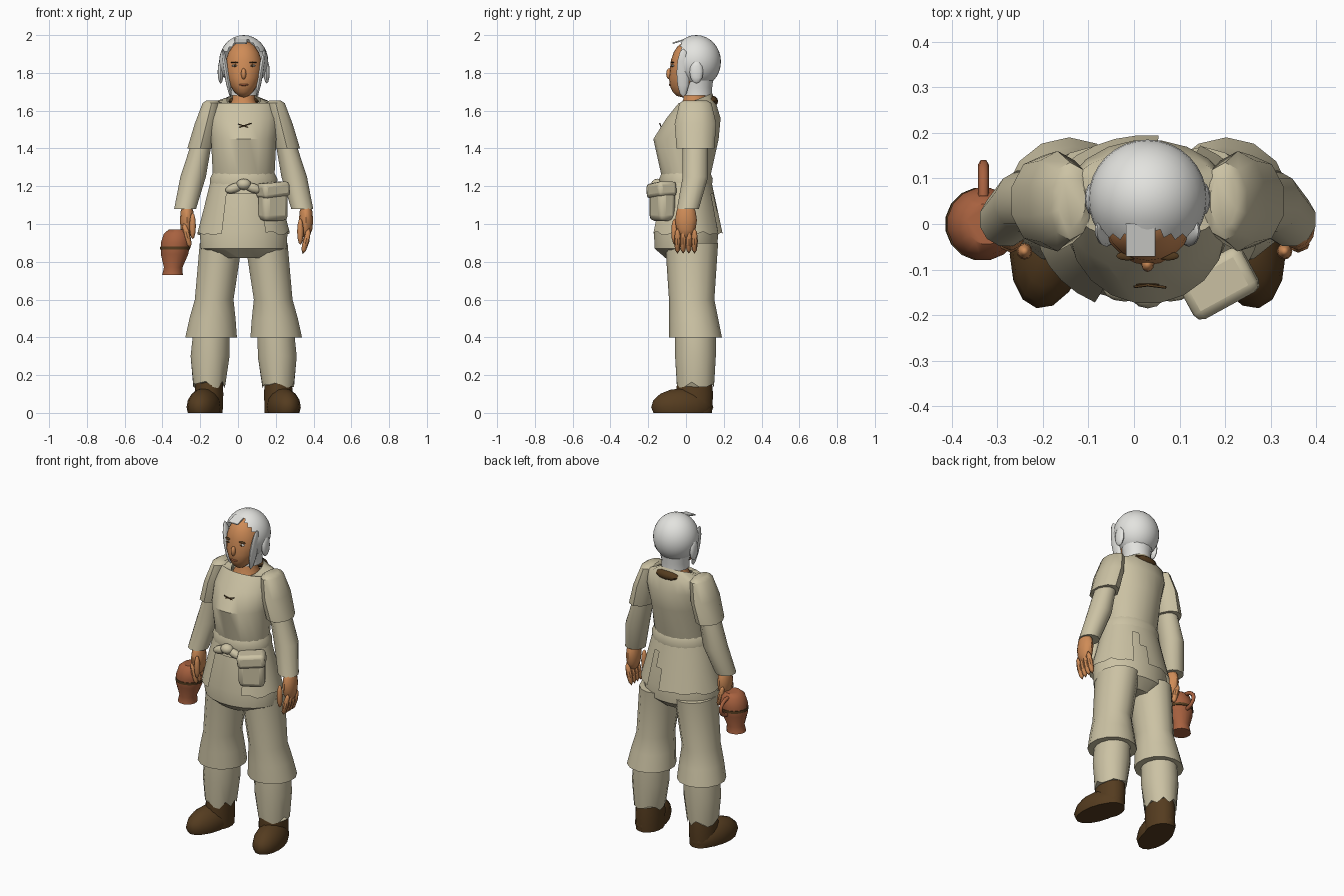
import bpy, bmesh, math, random
from mathutils import Vector

random.seed(4)
if "Cube" in bpy.data.objects:
    bpy.data.objects.remove(bpy.data.objects["Cube"])

# landmarks of the figure
MID = .03
SHOULDER, CHEST, WAIST, WRIST, HEM, KNEE = 1.64, 1.45, 1.25, 1.08, .96, .4
made = []


def material(name, *rgb):
    mat = bpy.data.materials.new(name)
    mat.use_nodes = True
    mat.diffuse_color = (*rgb, 1)
    mat.node_tree.nodes["Principled BSDF"].inputs["Base Color"].default_value = (*rgb, 1)
    return mat


CLOTH = material("linen cloth", .6, .54, .37)
SKIN = material("tan skin", .62, .26, .095)
HAIR = material("grey hair", .77, .77, .74)
LEATHER = material("dark brown leather", .09, .045, .014)
CLAY = material("red clay", .39, .12, .05)


def finish(name, bm, mat, location=(0, 0, 0), rotation=(0, 0, 0)):
    mesh = bpy.data.meshes.new(name)
    bm.to_mesh(mesh)
    bm.free()
    mesh.materials.append(mat)
    obj = bpy.data.objects.new(name, mesh)
    obj.location, obj.rotation_euler = location, rotation
    bpy.context.collection.objects.link(obj)
    made.append(obj)
    return obj


def centre_line(z):
    return 0


def arm_line(z):
    return .58 - z / 4


def leg_line(z):
    return .185 - .08 * z * z


def jug_line(z):
    return z / 10 - .45


def loft(name, rows, mat, side=1, line=centre_line, depth=0, sides=16,
         caps=True, keep=None, shape=None, ragged=0):
    """Skin oval rings listed downwards: height, half width, half depth, optional shift back."""
    bm = bmesh.new()
    rings = []
    for z, wide, deep, *shift in rows:
        ring = []
        for i in range(sides):
            angle = math.tau * (i + .5) / sides
            x = MID + side * line(z) + wide * math.cos(angle)
            y = depth + sum(shift) + deep * math.sin(angle)
            ring.append(bm.verts.new((x, y, z)))
        rings.append(ring)
    for upper, lower in zip(rings, rings[1:]):
        for i in range(sides):
            bm.faces.new((upper[i - 1], lower[i - 1], lower[i], upper[i]))
    if caps:
        bm.faces.new(rings[0])
        bm.faces.new(reversed(rings[-1]))
    for vert in rings[-1]:
        vert.co.z += random.uniform(-ragged, ragged)
    if shape:
        for vert in bm.verts:
            shape(vert.co)
    if keep:
        cut = [face for face in bm.faces if not keep(face.calc_center_median())]
        bmesh.ops.delete(bm, geom=cut, context="FACES")
    return finish(name, bm, mat)


def ball(name, location, size, mat, rotation=(0, 0, 0), segments=12, shape=None, keep=None):
    """Ellipsoid, optionally reshaped or cut by a rule on the unit sphere."""
    bm = bmesh.new()
    bmesh.ops.create_uvsphere(bm, u_segments=segments, v_segments=segments // 2, radius=1)
    if keep:
        cut = [face for face in bm.faces if not keep(face.calc_center_median())]
        bmesh.ops.delete(bm, geom=cut, context="FACES")
    if shape:
        for vert in bm.verts:
            shape(vert.co)
    bmesh.ops.scale(bm, vec=size, verts=bm.verts)
    return finish(name, bm, mat, location, rotation)


def block(name, location, size, mat, rotation, bevel):
    bm = bmesh.new()
    bmesh.ops.create_cube(bm, size=1)
    bmesh.ops.scale(bm, vec=size, verts=bm.verts)
    modifier = finish(name, bm, mat, location, rotation).modifiers.new("soft edge", "BEVEL")
    modifier.width, modifier.segments = bevel, 2


def tube(name, points, radius, mat):
    curve = bpy.data.curves.new(name, "CURVE")
    curve.dimensions, curve.bevel_depth, curve.bevel_resolution = "3D", radius, 1
    spline = curve.splines.new("POLY")
    spline.points.add(len(points) - 1)
    for point, position in zip(spline.points, points):
        point.co = (*position, 1)
    curve.materials.append(mat)
    bpy.context.collection.objects.link(bpy.data.objects.new(name, curve))


# head narrowing towards a forward chin
def jaw(co):
    below = min(co.z, 0)
    co.x *= 1 + below / 5
    co.y += below / 3


ball("head", (MID, .015, 1.82), (.1, .1, .15), SKIN, segments=20, shape=jaw)
ball("nose", (MID, -.088, 1.795), (.014, .017, .03), SKIN)
ball("mouth", (MID, -.082, 1.737), (.026, .008, .006), CLAY)
loft("neck", [(1.75, .06, .06), (1.66, .06, .06), (1.58, .1, .1)], SKIN, depth=.045)

# hair cap open over the face, with a nape and a fringe tab
ball("hair", (MID, .055, 1.86), (.13, .13, .14), HAIR, segments=32,
     keep=lambda c: c.y > -.6 or c.z > .8)
loft("nape", [(1.8, .1, .09), (1.72, .08, .08), (1.68, .08, .08)], HAIR, depth=.06)
block("fringe_tab", (MID / 2, -.035, 1.968), (.065, .075, .008), HAIR, (.3, 0, 0), .002)
ball("nape_shadow_hair", (MID, .135, 1.65), (.08, .035, .03), LEATHER)


# tunic body, its neckline dipping at the front
def neckline(co):
    if co.z >= SHOULDER:
        co.z += .4 * (co.y - .06)


loft("tunic", [(1.66, .09, .09, .05), (SHOULDER, .18, .1, .06), (1.56, .19, .145, .04),
               (CHEST, .175, .175), (WAIST, .165, .13)], CLOTH, sides=20, caps=False, shape=neckline)


# tunic skirt, parted at the front and slit at the back
def off_the_gaps(c):
    parting = c.y < -.05 and -.06 < c.x < .13
    slit = c.y > .08 and .07 < c.x < .13
    return c.z > 1.17 or not (parting or slit)


loft("tunic_skirt", [(WAIST - .3 * t, .17 + .075 * t, .13 + .065 * t) for t in (0, .3, .6, 1)],
     CLOTH, sides=32, caps=False, keep=off_the_gaps, ragged=.01)
loft("trouser_seat", [(1.2, .165, .125), (HEM, .235, .172), (.87, .23, .168), (.82, .15, .11)], CLOTH, sides=20)

# sash with its knot, and the pouch
loft("belt", [(1.27, .165, .13), (1.24, .18, .143), (1.2, .178, .138)], CLOTH, sides=24)
ball("belt_knot", (MID, -.15, 1.21), (.04, .035, .03), CLOTH)
for side in (-1, 1):
    ball("knot_end", (MID + side * .05, -.145, 1.19), (.05, .025, .025), CLOTH, (0, side / 3, 0))
block("pouch", (.185, -.125, 1.1), (.15, .1, .17), CLOTH, (0, 0, .5), .03)
block("pouch_flap", (.185, -.13, 1.18), (.16, .11, .08), CLOTH, (0, -.1, .5), .02)

# chest lacing
for side in (-1, 1):
    tube("lacing", [(MID + t, -.134 - side * t / 8, 1.52 + side * t / 3) for t in (-.03, 0, .04)],
         .003, LEATHER)

for side, label in ((-1, "right_"), (1, "left_")):
    # features of the head
    ball(label + "eye", (MID + side * .045, -.068, 1.838), (.018, .01, .006), HAIR)
    ball(label + "pupil", (MID + side * .045, -.074, 1.838), (.007, .006, .006), LEATHER)
    ball(label + "brow", (MID + side * .045, -.07, 1.855), (.024, .01, .004), LEATHER)
    ball(label + "ear", (MID + side * .122, .055, 1.805), (.016, .036, .062), HAIR)
    ball(label + "side_lock", (MID + side * .09, -.015, 1.8), (.014, .035, .13), HAIR, (0, side / 6, 0))

    # sleeves
    loft(label + "short_sleeve", [(1.655, .03, .06), (SHOULDER, .05, .085), (1.53, .065, .11), (1.4, .072, .1)],
         CLOTH, side, arm_line, .05, sides=10)
    loft(label + "long_sleeve", [(1.5, .05, .07), (WAIST, .07, .07), (WRIST, .06, .06, -.04)],
         CLOTH, side, arm_line, .05, sides=12)

    # hands, the right one closing on the jug
    grip = MID if side < 0 else 0
    x = MID + side * (.33 - grip)
    ball(label + "palm", (x, 0, 1.02), (.038, .058, .1), SKIN)
    ball(label + "thumb", (x - side * .03, -.06, HEM + grip), (.017, .018, .07), SKIN)
    for i in range(4):
        ball(label + "finger", (x, MID * (i - 1.5), .91 + grip), (.018, .018, .07), SKIN, (0, side / 4, 0), 8)

    # trouser legs with a flared upper layer over torn cuffs
    loft(label + "trouser_leg", [(.9, .115, .14), (.6, .105, .12), (.5, .125, .13, .01), (KNEE, .14, .14, .02)],
         CLOTH, side, leg_line, MID, sides=14)
    loft(label + "trouser_cuff", [(KNEE, .1, .11), (.3, .105, .11), (.15, .085, .1)],
         CLOTH, side, leg_line, .05, ragged=.02)

    # boots with flat soles, toes turned out
    def flat_sole(co):
        co.z = max(co.z, -.3)

    ball(label + "boot_foot", (MID + side * .21, -.02, MID), (.088, .168, .1), LEATHER,
         (0, 0, side / 5), 16, flat_sole)
    loft(label + "boot_shaft", [(.2, .07, .09), (.1, .078, .1), (0, .075, .095)],
         LEATHER, side, leg_line, .045)

# jug with a dark band and a loop handle
loft("jug", [(z, r, r) for z, r in ((.97, .045), (.95, .068), (.9, .08), (.84, .074), (.77, .05), (.73, .056))],
     CLAY, line=jug_line)
loft("jug_band", [(z, .081, .081) for z in (.88, .865)], LEATHER, line=jug_line)
loop = [math.pi * i / 8 for i in range(9)]
tube("jug_handle", [(-.33, .06 + .07 * math.sin(a), .9 - .05 * math.cos(a)) for a in loop], .012, CLAY)

# smooth shading that keeps creases
bpy.ops.object.select_all(action="DESELECT")
for obj in made:
    obj.select_set(True)
bpy.context.view_layer.objects.active = made[0]
bpy.ops.object.shade_smooth_by_angle(angle=math.radians(40))
